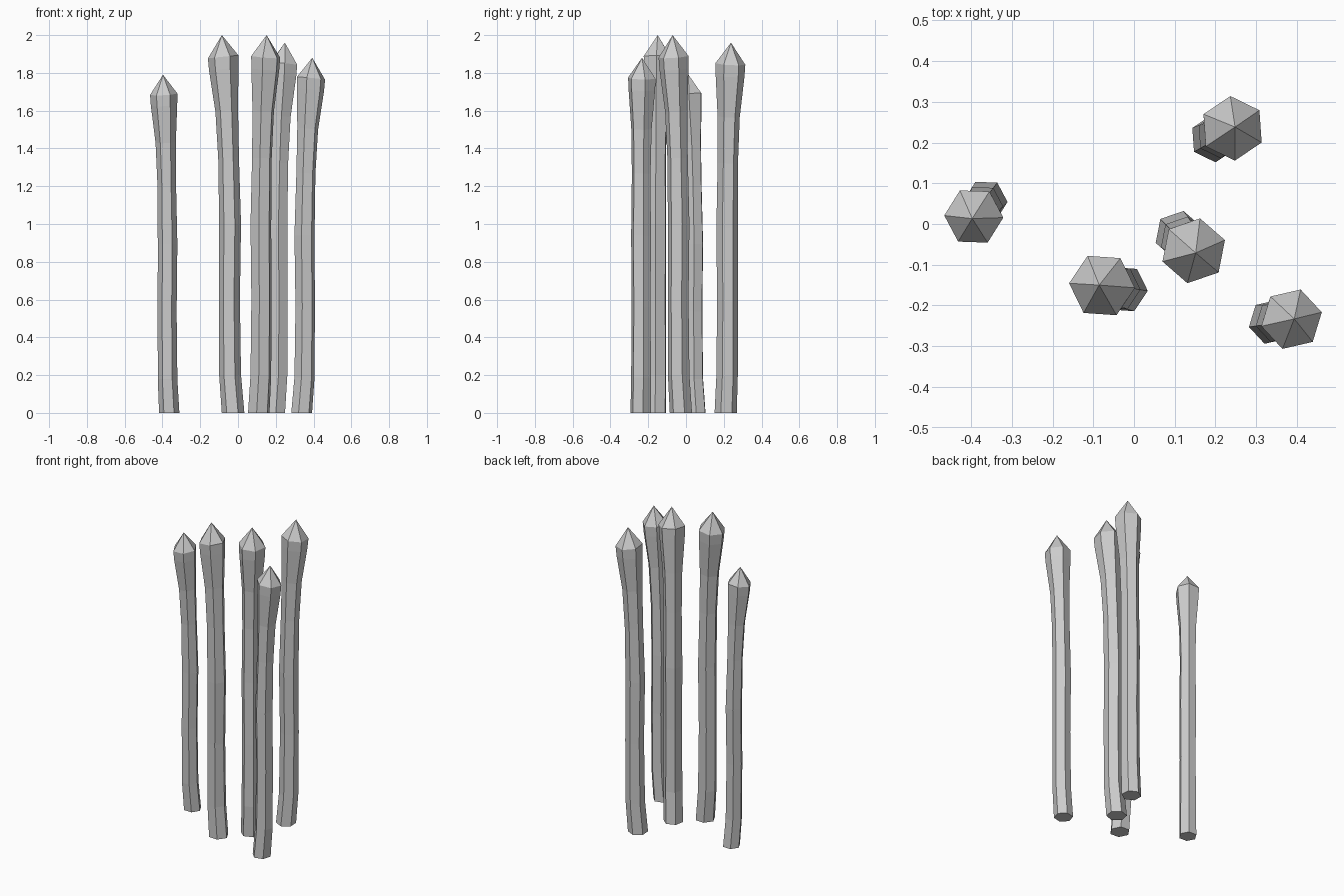
import bpy, bmesh
from math import sin, cos, pi, radians

if "Cube" in bpy.data.objects:
    bpy.data.objects.remove(bpy.data.objects["Cube"])

# Shared stalk profile: height, lean offset, hexagon radius, ring tilt (slope)
PROFILE = [
    (0.00, 0.000, 0.060, 0.00),
    (0.20, 0.016, 0.058, 0.00),
    (0.60, 0.020, 0.056, 0.00),
    (1.00, 0.016, 0.058, 0.00),
    (1.35, 0.024, 0.055, -0.04),
    (1.60, 0.034, 0.060, -0.10),
    (1.82, 0.050, 0.078, -0.10),
    (1.885, 0.053, 0.081, -0.10),
]
TIP = (2.0, 0.060)
SIDES = 6


def stalk(name, x, y, height, lean):
    """Hexagonal stalk bending toward the lean angle, with a pointed bud."""
    s = height / 2.0
    a = radians(lean)
    bm = bmesh.new()

    def place(u, v, z):
        return bm.verts.new((x + s * (u * cos(a) - v * sin(a)),
                             y + s * (u * sin(a) + v * cos(a)), s * z))

    rings = []
    for z, d, r, slope in PROFILE:
        ring = []
        for i in range(SIDES):
            t = 2 * pi * i / SIDES
            u, v = r * cos(t), r * sin(t)
            ring.append(place(d + u, v - 0.1 * d, z + slope * u))
        rings.append(ring)
    tip = place(TIP[1], -0.1 * TIP[1], TIP[0])

    # Bottom cap, side walls, pointed bud
    bm.faces.new(rings[0][::-1])
    for i in range(SIDES):
        j = (i + 1) % SIDES
        for lo, hi in zip(rings, rings[1:]):
            bm.faces.new((lo[i], lo[j], hi[j], hi[i]))
        bm.faces.new((rings[-1][i], rings[-1][j], tip))

    mesh = bpy.data.meshes.new(name)
    bm.to_mesh(mesh)
    bm.free()
    bpy.context.collection.objects.link(bpy.data.objects.new(name, mesh))


# Five stalks: base x, base y, height, lean direction
stalk("stalk_left", -0.364, 0.056, 1.79, 238)
stalk("stalk_front", -0.026, -0.160, 2.00, 176)
stalk("stalk_middle", 0.110, -0.027, 2.00, -41)
stalk("stalk_back", 0.196, 0.210, 1.96, 34)
stalk("stalk_right", 0.337, -0.240, 1.88, 13)
